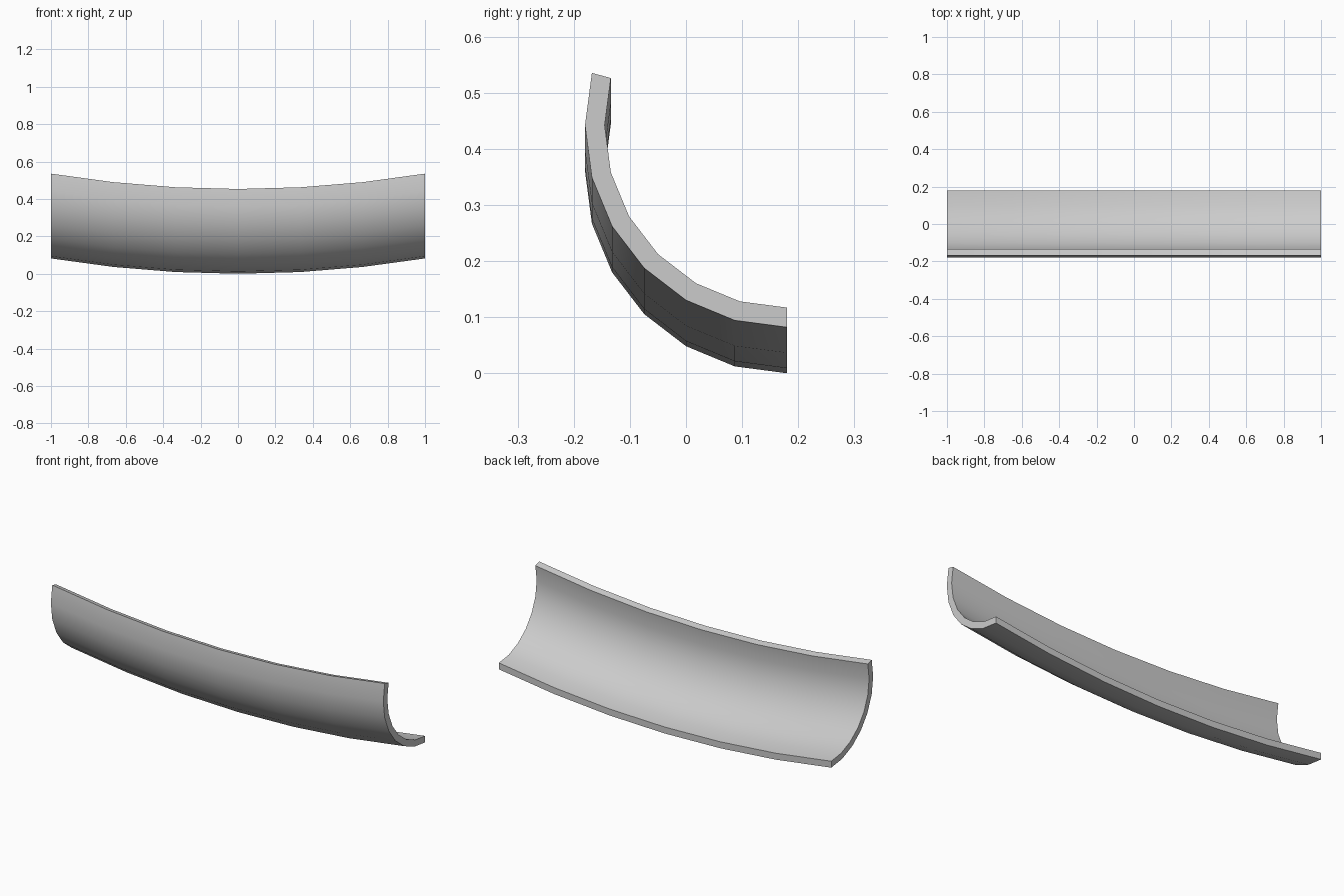
import bpy, bmesh
from math import sin, cos, radians

if "Cube" in bpy.data.objects:
    bpy.data.objects.remove(bpy.data.objects["Cube"])

OUTER, INNER = 0.36, 0.325      # shell radii
CENTRE_Y, CENTRE_Z = 0.18, 0.36
SAG = 0.082                     # rise of the ends above the middle
SPANS = 6

# Cross-section: outer arc, then inner arc back
angles = range(165, 271, 15)
arc = lambda r, seq: [(CENTRE_Y + r * cos(radians(a)), CENTRE_Z + r * sin(radians(a))) for a in seq]
outer, inner = arc(OUTER, angles), arc(INNER, angles)
n = len(outer)
profile = outer + inner[::-1]
count = len(profile)

# Sweep the section along the gently bowed length
bm = bmesh.new()
rings = []
for i in range(SPANS + 1):
    x = -1 + 2 * i / SPANS
    rings.append([bm.verts.new((x, y, z + SAG * x * x)) for y, z in profile])
for a, b in zip(rings, rings[1:]):
    for j in range(count):
        k = (j + 1) % count
        bm.faces.new((a[j], a[k], b[k], b[j]))

# End caps as strips of quads
for ring in (rings[0], rings[-1]):
    for j in range(n - 1):
        bm.faces.new((ring[j], ring[j + 1], ring[count - 2 - j], ring[count - 1 - j]))
bmesh.ops.recalc_face_normals(bm, faces=bm.faces)

mesh = bpy.data.meshes.new("curved_panel")
bm.to_mesh(mesh)
bm.free()
panel = bpy.data.objects.new("curved_panel", mesh)
bpy.context.collection.objects.link(panel)

# Smooth shell with crisp rims
bpy.context.view_layer.objects.active = panel
panel.select_set(True)
bpy.ops.object.shade_smooth_by_angle(angle=radians(35))
